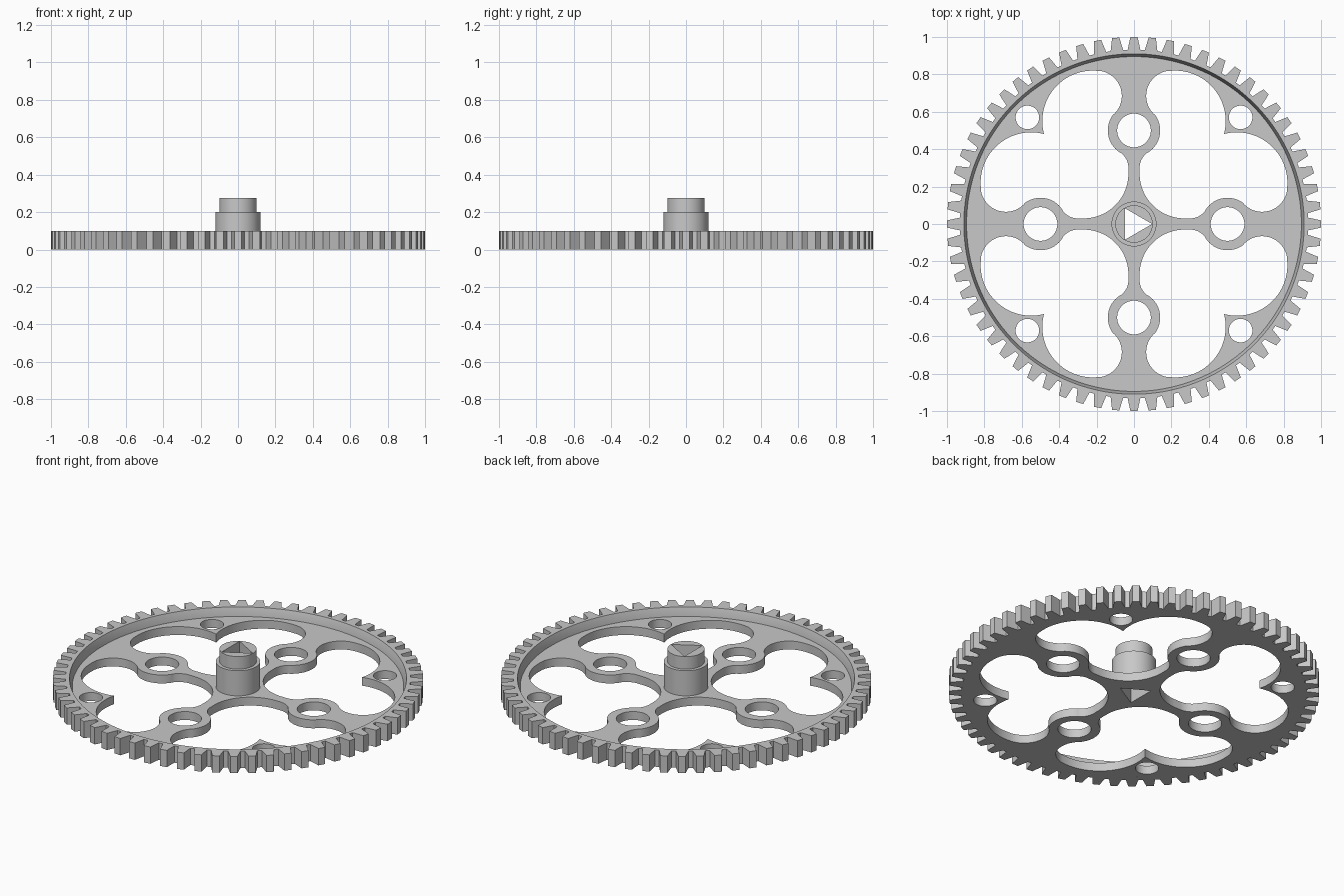
import bpy
import bmesh
from math import sin, cos, pi, radians, atan2, degrees

cube = bpy.data.objects.get("Cube")
if cube:
    bpy.data.objects.remove(cube, do_unlink=True)

TEETH = 64
WEB_TOP, RIM_TOP = 0.05, 0.10
WEB_RADIUS = 0.895

grey = bpy.data.materials.new("plain_grey")
grey.use_nodes = True
colour = (0.58, 0.58, 0.58, 1)
grey.diffuse_color = colour
grey.node_tree.nodes["Principled BSDF"].inputs["Base Color"].default_value = colour


def arc(cx, cy, r, start, end, steps=16):
    """Points along an arc in degrees, leaving out the last one."""
    angles = [radians(start + (end - start) * i / steps) for i in range(steps)]
    return [(cx + r * cos(a), cy + r * sin(a)) for a in angles]


def circle(cx, cy, r, steps=64):
    return arc(cx, cy, r, 0, 360, steps)


def turn(points, quarter):
    for _ in range(quarter):
        points = [(-y, x) for x, y in points]
    return points


def finish(name, mesh):
    mesh.name = name
    bm = bmesh.new()
    bm.from_mesh(mesh)
    bmesh.ops.remove_doubles(bm, verts=bm.verts, dist=0.0001)
    bmesh.ops.recalc_face_normals(bm, faces=bm.faces)
    bm.to_mesh(mesh)
    bm.free()
    mesh.materials.clear()
    mesh.materials.append(grey)
    obj = bpy.data.objects.new(name, mesh)
    bpy.context.collection.objects.link(obj)
    bpy.ops.object.select_all(action='DESELECT')
    obj.select_set(True)
    bpy.context.view_layer.objects.active = obj
    bpy.ops.object.shade_smooth_by_angle(angle=radians(25))
    return obj


def plate(name, outlines, bottom, top):
    """Flat part from a closed outline with holes, extruded upwards."""
    curve = bpy.data.curves.new(name + "_outline", 'CURVE')
    curve.dimensions = '2D'
    curve.fill_mode = 'BOTH'
    curve.extrude = (top - bottom) / 2
    for points in outlines:
        spline = curve.splines.new('POLY')
        spline.points.add(len(points) - 1)
        for p, (x, y) in zip(spline.points, points):
            p.co = (x, y, 0, 1)
        spline.use_cyclic_u = True
    helper = bpy.data.objects.new(name + "_helper", curve)
    bpy.context.collection.objects.link(helper)
    bpy.context.view_layer.update()
    graph = bpy.context.evaluated_depsgraph_get()
    mesh = bpy.data.meshes.new_from_object(helper.evaluated_get(graph))
    bpy.data.objects.remove(helper, do_unlink=True)
    bpy.data.curves.remove(curve)
    for v in mesh.vertices:
        v.co.z += (top + bottom) / 2
    return finish(name, mesh)


# Triangular shaft bore, through hub and web
bore = [(0.097 * cos(a), 0.097 * sin(a)) for a in (0, 2 * pi / 3, 4 * pi / 3)]

# Half of one window, mirrored across its diagonal
to_boss = degrees(atan2(0.2, -0.13))
to_lobe = degrees(atan2(0.185, 0.2))
half = (arc(0.27, 0.27, 0.24, 225, 180)
        + arc(0.13, 0.30, 0.10, 180, to_boss)
        + arc(0, 0.5, 0.14, to_boss - 180, to_lobe)
        + arc(0.20, 0.685, 0.135, to_lobe + 180, 90)
        + arc(0.22, 0.55, 0.27, 90, -14.8, 28)
        + [(0.481, 0.481)])
window = half + [(y, x) for x, y in reversed(half[1:-1])]

# Web with windows, spoke holes and rim holes
outlines = [circle(0, 0, WEB_RADIUS, TEETH * 6), bore]
for q in range(4):
    outlines.append(turn(window, q))
    outlines.append(turn(circle(0.5, 0, 0.09), q))
    outlines.append(turn(circle(0.57, 0.57, 0.063, 48), q))
plate("spoked_web", outlines, 0, WEB_TOP)

# Hub and its narrower collar
plate("hub", [circle(0, 0, 0.12), bore], WEB_TOP, 0.2)
plate("hub_collar", [circle(0, 0, 0.1), bore], 0.2, 0.275)

# Toothed rim: tooth outline outside, sloped wall inside
tooth = [(-0.37, 0.932), (-0.28, 0.966), (-0.2, 1.0),
         (0.2, 1.0), (0.28, 0.966), (0.37, 0.932)]
bm = bmesh.new()
sections = []
for t in range(TEETH):
    for offset, radius in tooth:
        a = (t + offset) * 2 * pi / TEETH
        profile = [(radius, 0), (radius, RIM_TOP), (0.91, RIM_TOP),
                   (WEB_RADIUS, WEB_TOP), (WEB_RADIUS, 0)]
        sections.append([bm.verts.new((r * cos(a), r * sin(a), z)) for r, z in profile])
for i, here in enumerate(sections):
    after = sections[(i + 1) % len(sections)]
    for j in range(len(here)):
        k = (j + 1) % len(here)
        bm.faces.new((here[j], after[j], after[k], here[k]))
rim_mesh = bpy.data.meshes.new("toothed_rim")
bm.to_mesh(rim_mesh)
bm.free()
finish("toothed_rim", rim_mesh)
